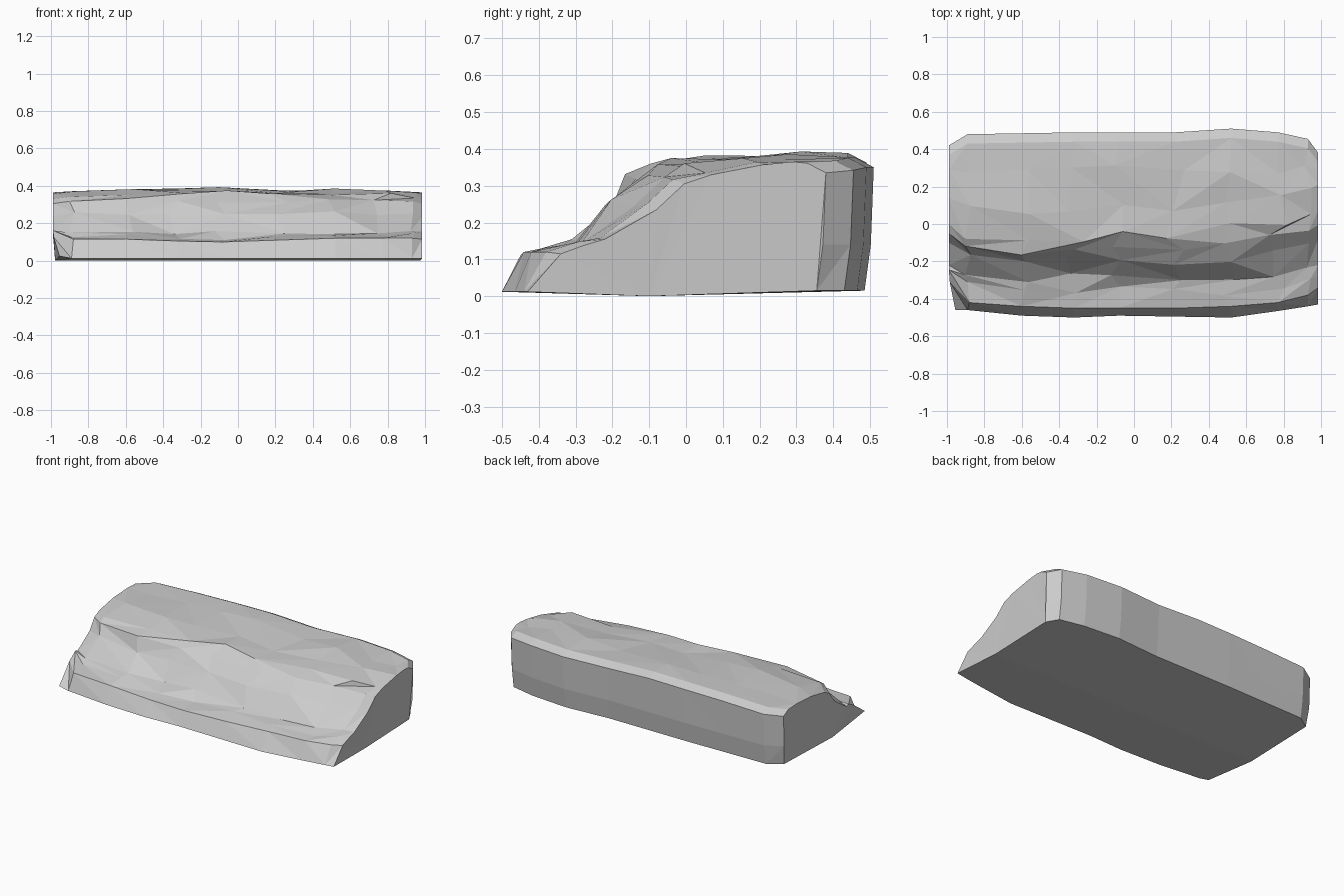
import bpy, bmesh, random

random.seed(4)

# Cross-section stations along the length:
# x, front y, ledge y, ledge z, cliff base y, cliff mid y, brow y, top z, back y
STATIONS = [
    (-0.99, -0.40, -0.27, 0.14, -0.22, -0.10, 0.00, 0.365, 0.42),
    (-0.89, -0.46, -0.41, 0.11, -0.25, -0.18, -0.06, 0.375, 0.48),
    (-0.60, -0.49, -0.44, 0.115, -0.29, -0.20, -0.09, 0.385, 0.485),
    (-0.32, -0.50, -0.45, 0.105, -0.28, -0.19, -0.08, 0.39, 0.49),
    (-0.08, -0.49, -0.45, 0.10, -0.26, -0.18, -0.06, 0.393, 0.49),
    (0.22, -0.495, -0.45, 0.11, -0.29, -0.20, -0.06, 0.38, 0.49),
    (0.52, -0.50, -0.44, 0.12, -0.28, -0.19, -0.02, 0.38, 0.51),
    (0.77, -0.465, -0.42, 0.12, -0.27, -0.16, 0.00, 0.38, 0.49),
    (0.93, -0.44, -0.38, 0.12, -0.24, -0.12, 0.03, 0.372, 0.455),
    (0.985, -0.43, -0.34, 0.115, -0.22, -0.08, 0.07, 0.365, 0.38),
]


def section(i, row):
    x, f, e, ez, c, m, b, tz, k = row
    end = i in (0, len(STATIONS) - 1)
    drop = 0.02 if end else 0.0
    pts = [
        (f, 0.012), (e, ez), ((e + c) / 2, ez + 0.022), (c, 0.155),
        (m, 0.255 - drop), ((m + b) / 2, 0.325 - drop), (b, tz - 0.025 - drop / 2),
        (b + 0.14, tz - 0.008), (0.29, tz), (k - 0.05, tz - 0.004),
        (k, tz - 0.03), (k - 0.008, 0.14), (k - 0.025, 0.015), (-0.1, 0.0),
    ]
    out = []
    for j, (y, z) in enumerate(pts):
        px = x
        if not end and 1 < j < 9:        # weathered irregularity
            px += random.uniform(-0.05, 0.05) * (0.4 if abs(x) > 0.85 else 1)
            y += random.uniform(-0.025, 0.025)
            z += random.uniform(-0.014, 0.008)
        out.append((px, y, min(z, 0.393)))
    return out


# Rock ledge: loft the sections, cap the ends
bm = bmesh.new()
rings = [[bm.verts.new(p) for p in section(i, r)] for i, r in enumerate(STATIONS)]
n = len(rings[0])
for a, b in zip(rings, rings[1:]):
    for j in range(n):
        k = (j + 1) % n
        quad = [a[j], a[k], b[k], b[j]]
        if random.random() < 0.5:
            bm.faces.new((quad[0], quad[1], quad[2]))
            bm.faces.new((quad[0], quad[2], quad[3]))
        else:
            bm.faces.new((quad[0], quad[1], quad[3]))
            bm.faces.new((quad[1], quad[2], quad[3]))
bm.faces.new(rings[0])
bm.faces.new(rings[-1])

# Chipped front left corner: projecting toe with a notch behind it
rings[0][0].co = (-0.955, -0.46, 0.025)
rings[0][1].co = (-0.985, -0.31, 0.125)
rings[1][1].co = (-0.88, -0.42, 0.115)
rings[1][2].co = (-0.89, -0.31, 0.125)

# Undercut along the bottom of both ends
for ring, s in ((rings[0], 1), (rings[-1], -1)):
    for j in (12, 13):
        ring[j].co.x += 0.012 * s
bmesh.ops.triangulate(bm, faces=[f for f in bm.faces if len(f.verts) > 4])
bmesh.ops.recalc_face_normals(bm, faces=bm.faces)

mesh = bpy.data.meshes.new("rock_ledge")
bm.to_mesh(mesh)
bm.free()
rock = bpy.data.objects.new("rock_ledge", mesh)
bpy.context.collection.objects.link(rock)
